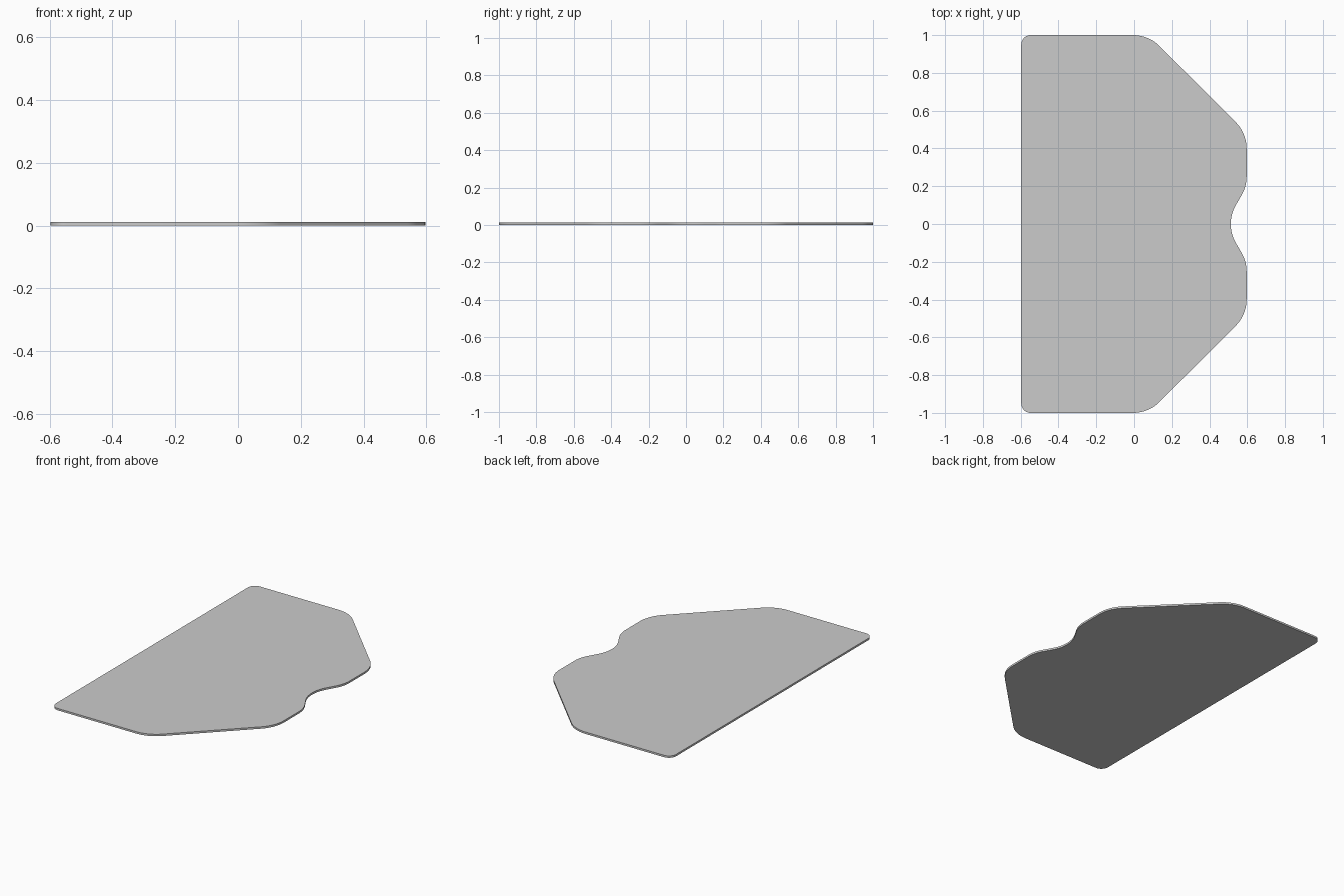
import bpy, bmesh, math
from mathutils import Vector

if "Cube" in bpy.data.objects:
    bpy.data.objects.remove(bpy.data.objects["Cube"])

THICK = 0.012
SEGS = 10

# Corners of the upper half of the outline: x, y, fillet radius
half = [(0.597, 0.199, 0.2), (0.597, 0.481, 0.2), (0.077, 1.0, 0.2), (-0.597, 1.0, 0.05)]
corners = [(0.482, 0.0, 0.2)] + half + [(x, -y, r) for x, y, r in reversed(half)]


def rounded(pts):
    """Replace every corner by a tangent arc of its radius."""
    out = []
    n = len(pts)
    for i, (x, y, r) in enumerate(pts):
        p = Vector((x, y))
        a = (Vector(pts[i - 1][:2]) - p).normalized()
        b = (Vector(pts[(i + 1) % n][:2]) - p).normalized()
        h = a.angle(b) / 2
        c = p + (a + b).normalized() * (r / math.sin(h))
        t = r / math.tan(h)
        s, e = p + a * t - c, p + b * t - c
        turn = math.atan2(s.x * e.y - s.y * e.x, s.dot(e))
        for k in range(SEGS + 1):
            w = turn * k / SEGS
            out.append((c.x + s.x * math.cos(w) - s.y * math.sin(w),
                        c.y + s.x * math.sin(w) + s.y * math.cos(w)))
    return out


# Flat plate: outline extruded upwards
bm = bmesh.new()
face = bm.faces.new([bm.verts.new((x, y, 0)) for x, y in rounded(corners)])
ext = bmesh.ops.extrude_face_region(bm, geom=[face], use_keep_orig=True)
top = [v for v in ext["geom"] if isinstance(v, bmesh.types.BMVert)]
bmesh.ops.translate(bm, verts=top, vec=(0, 0, THICK))
bmesh.ops.recalc_face_normals(bm, faces=bm.faces)
mesh = bpy.data.meshes.new("flat_plate")
bm.to_mesh(mesh)
bm.free()
plate = bpy.data.objects.new("flat_plate", mesh)
bpy.context.collection.objects.link(plate)

# Smooth rim with sharp top and bottom edges
bpy.context.view_layer.objects.active = plate
plate.select_set(True)
bpy.ops.object.shade_smooth_by_angle(angle=math.radians(30))
